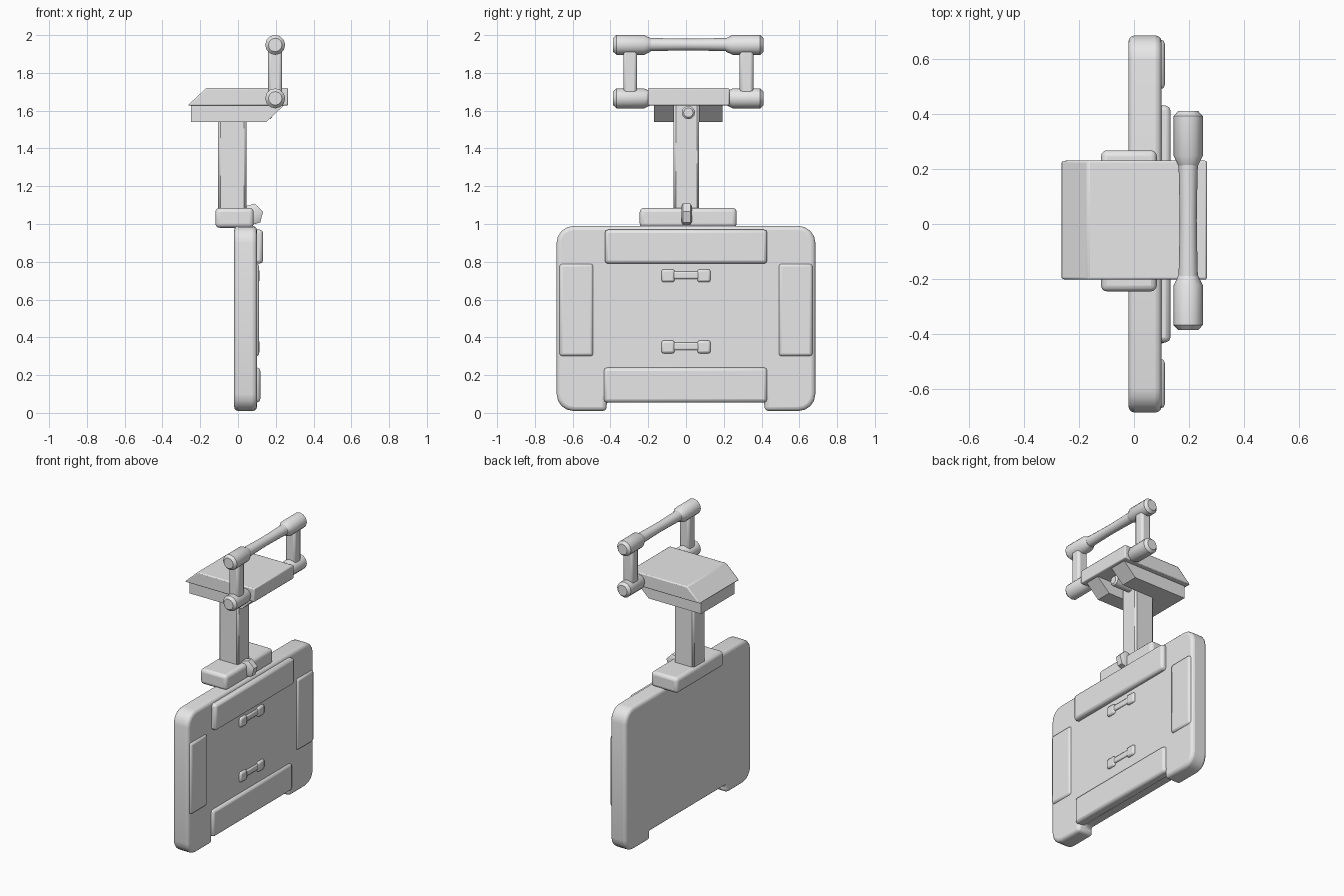
import bpy, bmesh, math
from mathutils import Vector

if "Cube" in bpy.data.objects:
    bpy.data.objects.remove(bpy.data.objects["Cube"])

grey = bpy.data.materials.new("plain grey")
grey.diffuse_color = (0.8, 0.8, 0.8, 1)
grey.use_nodes = True
grey.node_tree.nodes["Principled BSDF"].inputs["Base Color"].default_value = grey.diffuse_color
YC = 0.0125  # the head and handle sit slightly off centre


def finish(bm, name, bevel=0.0, segments=2):
    bmesh.ops.recalc_face_normals(bm, faces=bm.faces)
    me = bpy.data.meshes.new(name)
    bm.to_mesh(me)
    bm.free()
    me.materials.append(grey)
    ob = bpy.data.objects.new(name, me)
    bpy.context.collection.objects.link(ob)
    if bevel:
        mod = ob.modifiers.new("bevel", 'BEVEL')
        mod.width, mod.segments = bevel, segments
        mod.limit_method = 'ANGLE'
        mod.angle_limit = math.radians(40)
    bpy.ops.object.select_all(action='DESELECT')
    ob.select_set(True)
    bpy.context.view_layer.objects.active = ob
    bpy.ops.object.shade_smooth_by_angle(angle=math.radians(40))
    return ob


def prism(name, pts, axis, a, b, bevel=0.0, segments=2):
    """Extrude a profile: (x, z) along y, or (y, z) along x."""
    bm = bmesh.new()
    put = (lambda p, t: (p[0], t, p[1])) if axis == 'Y' else (lambda p, t: (t, p[0], p[1]))
    f = bm.faces.new([bm.verts.new(put(p, a)) for p in pts])
    ext = bmesh.ops.extrude_face_region(bm, geom=[f])
    move = Vector((0, b - a, 0)) if axis == 'Y' else Vector((b - a, 0, 0))
    bmesh.ops.translate(bm, vec=move, verts=[v for v in ext['geom'] if isinstance(v, bmesh.types.BMVert)])
    return finish(bm, name, bevel, segments)


def box(name, x0, x1, y0, y1, z0, z1, bevel=0.0, segments=2):
    return prism(name, [(x0, z0), (x1, z0), (x1, z1), (x0, z1)], 'Y', y0, y1, bevel, segments)


def lathe(name, origin, axis, rings, sides=12):
    """Rings of (distance along axis, radius), capped at both ends."""
    bm = bmesh.new()
    axis = Vector(axis)
    u = axis.orthogonal().normalized()
    w = axis.cross(u)
    loops = []
    for t, r in rings:
        loops.append([bm.verts.new(Vector(origin) + axis * t + r * (
            u * math.cos(2 * math.pi * (i + .5) / sides) + w * math.sin(2 * math.pi * (i + .5) / sides)))
            for i in range(sides)])
    for p, q in zip(loops, loops[1:]):
        for i in range(sides):
            j = (i + 1) % sides
            bm.faces.new((p[i], p[j], q[j], q[i]))
    bm.faces.new(loops[0])
    bm.faces.new(loops[-1])
    return finish(bm, name)


# Main panel: rounded corners and a shallow notch along the bottom edge
outline = []
for cy, cz, start in ((0.595, 0.10, -90), (0.595, 0.90, 0), (-0.595, 0.90, 90), (-0.595, 0.10, 180)):
    for k in range(5):
        a = math.radians(start + 22.5 * k)
        outline.append((cy + 0.09 * math.cos(a), cz + 0.09 * math.sin(a)))
outline += [(-0.42, 0.01), (-0.42, 0.065), (0.415, 0.065), (0.415, 0.01)]
prism("panel", outline, 'X', -0.02, 0.10, 0.022, 3)

# Raised pads around the panel face
box("top_pad", 0.07, 0.133, -0.43, 0.43, 0.79, 0.97, 0.018)
box("bottom_pad", 0.05, 0.118, -0.435, 0.43, 0.055, 0.24, 0.018)
for side, y0, y1 in (("left", -0.67, -0.49), ("right", 0.49, 0.67)):
    box(side + "_pad", 0.07, 0.112, y0, y1, 0.30, 0.79, 0.015)

# Two small grips in the middle of the panel
for part, z in (("upper", 0.727), ("lower", 0.35)):
    for s in (-1, 1):
        c = s * 0.095
        box(part + "_grip_end", 0.08, 0.115, c - 0.035, c + 0.035, z - 0.035, z + 0.033, 0.012)
    box(part + "_grip_bar", 0.08, 0.11, -0.08, 0.08, z - 0.018, z + 0.022, 0.008)

# Mounting block, knob and post
box("mount_block", -0.12, 0.083, -0.245, 0.268, 0.98, 1.085, 0.022, 3)
lathe("mount_knob", (0.075, 0.003, 1.05), (0, 1, 0),
      [(-0.028, 0.045), (-0.02, 0.06), (0.02, 0.06), (0.028, 0.045)], 6)
box("post", -0.105, 0.045, -0.065, 0.07, 1.07, 1.64, 0.012, 1)

# Head: wedge cap above a slotted lower body
prism("head_cap", [(-0.267, 1.627), (0.265, 1.627), (0.265, 1.72), (-0.167, 1.72)], 'Y',
      -0.202, 0.23, 0.007)
cheek = [(-0.25, 1.54), (0.15, 1.54), (0.245, 1.63), (-0.25, 1.63)]
prism("head_cheek_front", cheek, 'Y', -0.17, -0.063)
prism("head_cheek_back", cheek, 'Y', 0.07, 0.192)
box("head_rear_body", -0.25, -0.09, -0.17, 0.192, 1.54, 1.63)
lathe("head_pin", (0.03, YC, 1.59), (1, 0, 0), [(0, 0.035), (0.14, 0.035), (0.15, 0.025)])

# Handle: four end knobs, two uprights and a slightly waisted grip
for s in (-1, 1):
    for level, z in (("lower", 1.665), ("upper", 1.948)):
        lathe(level + "_handle_knob", (0.197, YC, z), (0, s, 0),
              [(0.20, 0.036), (0.235, 0.053), (0.38, 0.053), (0.398, 0.036)])
    y = YC + s * 0.308
    box("handle_upright", 0.16, 0.233, y - 0.036, y + 0.036, 1.66, 1.95, 0.015)
lathe("handle_grip", (0.197, YC, 1.95), (0, 1, 0),
      [(-0.24, 0.036), (-0.12, 0.033), (0, 0.031), (0.12, 0.033), (0.24, 0.036)])
